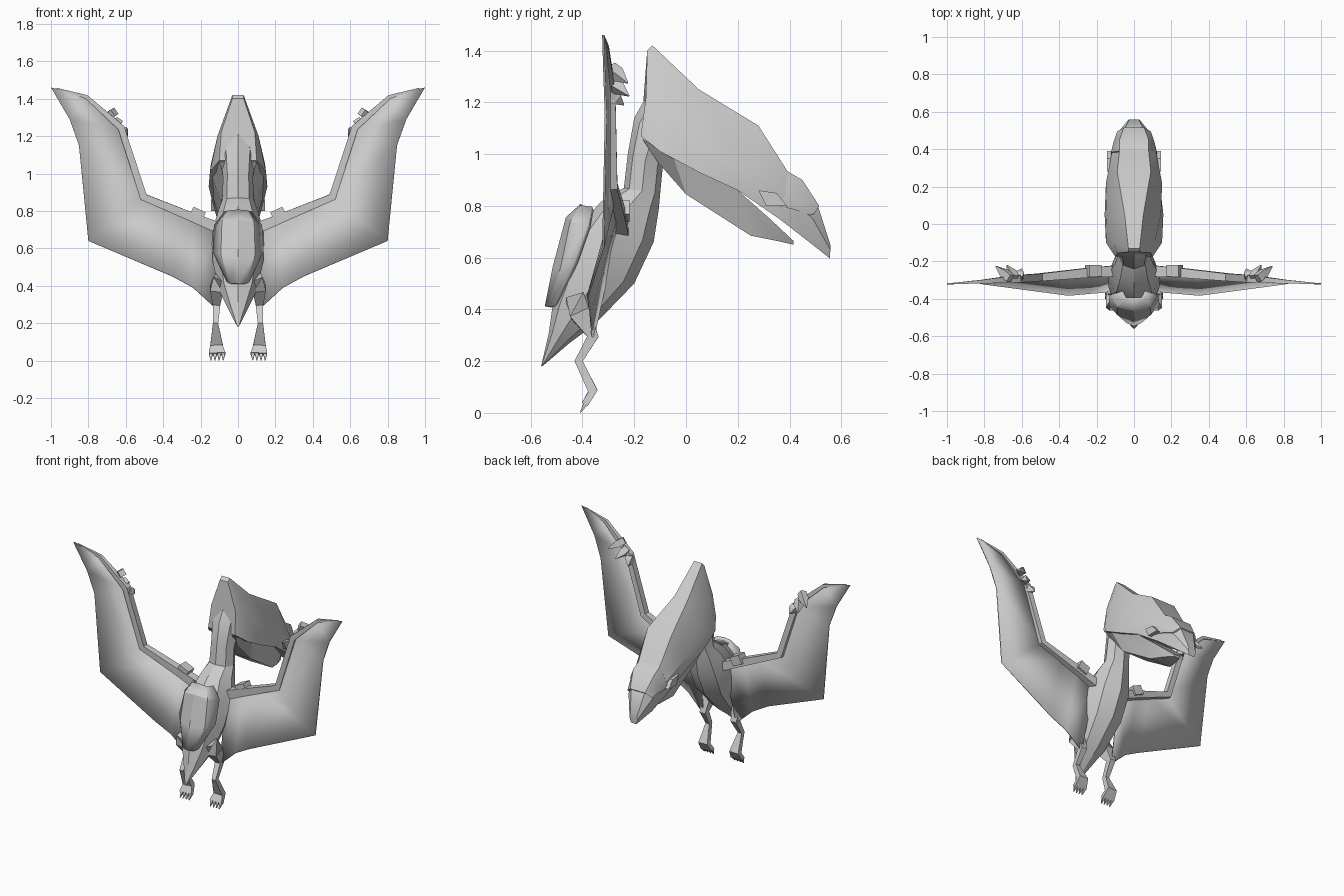
import bpy, bmesh, math
from mathutils import Vector

if "Cube" in bpy.data.objects:
    bpy.data.objects.remove(bpy.data.objects["Cube"])

stone = bpy.data.materials.new("stone grey")
stone.diffuse_color = (0.6, 0.6, 0.6, 1)
stone.use_nodes = True
stone.node_tree.nodes["Principled BSDF"].inputs["Base Color"].default_value = stone.diffuse_color


def finish(name, bm, mirror=False, thick=0.0):
    """Clean a mesh, link it, and add thickness / left-right mirroring."""
    bmesh.ops.remove_doubles(bm, verts=bm.verts, dist=0.0005)
    bmesh.ops.recalc_face_normals(bm, faces=bm.faces)
    me = bpy.data.meshes.new(name)
    bm.to_mesh(me)
    bm.free()
    me.materials.append(stone)
    ob = bpy.data.objects.new(name, me)
    bpy.context.collection.objects.link(ob)
    if thick:
        m = ob.modifiers.new("thickness", 'SOLIDIFY')
        m.thickness, m.offset = thick, 0
    if mirror:
        ob.modifiers.new("mirror", 'MIRROR').use_mirror_merge = False
    bpy.ops.object.select_all(action='DESELECT')
    ob.select_set(True)
    bpy.context.view_layer.objects.active = ob
    bpy.ops.object.shade_smooth_by_angle(angle=math.radians(28))
    return ob


def loft(name, loops, closed=True, **kw):
    """Skin a series of equal-length loops; closed loops get end caps."""
    bm = bmesh.new()
    rings = [[bm.verts.new(p) for p in lp] for lp in loops]
    n = len(rings[0])
    for a, b in zip(rings, rings[1:]):
        for i in range(n if closed else n - 1):
            j = (i + 1) % n
            bm.faces.new((a[i], a[j], b[j], b[i]))
    if closed:
        bm.faces.new(rings[0])
        bm.faces.new(rings[-1])
    return finish(name, bm, **kw)


def symmetric(rows):
    """Turn right-side rows into loops that wrap across the centre plane."""
    return [list(st) + [(-x, y, z) for x, y, z in reversed(st)] for st in zip(*rows)]


def tube(name, path, sides=4, **kw):
    """Path entries: (point, x radius, second radius) swept in x and the normal."""
    pts = [Vector(p[0]) for p in path]
    loops = []
    for i, (p, ra, rb) in enumerate(path):
        t = (pts[min(i + 1, len(pts) - 1)] - pts[max(i - 1, 0)]).normalized()
        ref = Vector((0, 1, 0)) if abs(t.x) > 0.3 else Vector((1, 0, 0))
        u = (ref - t * ref.dot(t)).normalized()
        v = t.cross(u)
        angs = [2 * math.pi * (k + 0.5) / sides for k in range(sides)]
        s = 1 / math.cos(math.pi / sides)
        loops.append([pts[i] + (u * ra * math.cos(a) + v * rb * math.sin(a)) * s for a in angs])
    return loft(name, loops, mirror=True, **kw)


# body and neck: back point (y,z), belly point (y,z), half width
stations = [
    (-.56, .18, -.553, .182, .004), (-.53, .31, -.45, .27, .06),
    (-.515, .42, -.35, .345, .105), (-.48, .56, -.2, .50, .135),
    (-.42, .71, -.125, .66, .14), (-.33, .815, -.105, .79, .105),
    (-.24, .87, -.10, .845, .085), (-.225, 1.0, -.09, .95, .08),
    (-.20, 1.14, -.06, 1.0, .09), (-.155, 1.22, 0, 1.05, .085)]
loops = []
for y0, z0, y1, z1, w in stations:
    mid, half = Vector((0, (y0 + y1) / 2, (z0 + z1) / 2)), Vector((0, (y0 - y1) / 2, (z0 - z1) / 2))
    loops.append([mid + half * math.cos(k * math.pi / 4) + Vector((w * math.sin(k * math.pi / 4), 0, 0))
                  for k in range(8)])
loft("body_and_neck", loops)

# skull with crest and upper beak: ridge, cheek and mouth rows
ridge = [(.03, -.15, 1.40), (.03, -.13, 1.42), (.05, .05, 1.25), (.09, .28, 1.11),
         (.075, .42, .89), (.05, .51, .80), (.025, .558, .65)]
cheek = [(.09, -.155, 1.22), (.11, -.10, 1.20), (.145, .05, 1.05), (.15, .22, .95),
         (.115, .40, .83), (.085, .49, .75), (.03, .558, .63)]
mouth = [(.10, -.175, 1.07), (.15, -.10, 1.01), (.157, .05, .93), (.14, .20, .86),
         (.11, .36, .75), (.075, .47, .665), (.02, .556, .597)]
loft("skull", symmetric([ridge, cheek, mouth]))

# lower jaw
loft("lower_jaw", symmetric([
    [(.10, -.17, 1.06), (.14, -.05, .99), (.13, .20, .86), (.09, .33, .745), (.03, .415, .665)],
    [(.07, -.11, .97), (.09, 0, .845), (.08, .25, .685), (.05, .35, .665), (.02, .415, .65)]]))

# raised band wrapped over the beak
loft("beak_band", symmetric([
    [(.078, .39, .935), (.078, .45, .90), (.055, .515, .80)],
    [(.122, .385, .845), (.112, .43, .81), (.09, .495, .77)],
    [(.122, .36, .80), (.112, .42, .785), (.09, .48, .765)]]))

# eye blocks on the cheeks
loft("eyes", [[(x, .28, .86), (x, .35, .85), (x, .39, .80), (x, .31, .80)] for x in (.10, .145)],
     mirror=True)

# back plate
rows = [[(0, -.40, .80), (0, -.455, .75), (0, -.505, .56), (0, -.535, .41)],
        [(.045, -.40, .795), (.08, -.44, .735), (.085, -.475, .565), (.035, -.52, .41)],
        [(.065, -.36, .79), (.12, -.375, .72), (.128, -.425, .58), (.05, -.50, .42)]]
strip = symmetric(rows)
for lp in strip:
    # run edge to edge over the spine
    lp[:] = [lp[2], lp[1], lp[0], lp[4], lp[3]]
loft("back_plate", strip, closed=False, thick=.022)

# wing membranes
lead = [(.10, -.27, .70), (.24, -.27, .755), (.35, -.28, .81), (.50, -.295, .88),
        (.62, -.295, 1.23), (.81, -.31, 1.41), (1.0, -.32, 1.46)]
trail = [(.12, -.36, .28), (.24, -.37, .39), (.35, -.38, .45), (.80, -.32, .64),
         (.85, -.31, 1.15), (.90, -.315, 1.29), (.998, -.32, 1.457)]
loft("wing_membrane", [[a, b] for a, b in zip(lead, trail)], closed=False, mirror=True, thick=.008)

# wing arm bones along the leading edge
tube("wing_arm", [((.08, -.25, .70), .03, .03), ((.24, -.26, .765), .026, .024),
                  ((.505, -.285, .875), .02, .02), ((.625, -.293, 1.245), .02, .018),
                  ((.81, -.308, 1.41), .01, .01), ((.97, -.318, 1.455), .003, .003)])

# shoulder blocks
tube("shoulder_block", [((.185, -.25, .765), .032, .03), ((.25, -.25, .795), .032, .03)])

# wing claws
for i, (base, tip) in enumerate([((.66, -.29, 1.33), (.74, -.225, 1.275)),
                                 ((.64, -.29, 1.28), (.68, -.22, 1.225)),
                                 ((.615, -.29, 1.23), (.60, -.24, 1.19))]):
    b, t = Vector(base), Vector(tip)
    tube("wing_claw_%d" % (i + 1), [(b, .02, .02), (b.lerp(t, .4), .022, .022), (t, .002, .002)])

# legs: thigh, shin and broad foot
tube("leg", [((.09, -.43, .44), .035, .04), ((.115, -.41, .385), .035, .04),
             ((.115, -.36, .295), .02, .022), ((.12, -.415, .20), .014, .016),
             ((.115, -.36, .085), .033, .018), ((.112, -.39, .035), .044, .013)])

# toes
for i in range(4):
    x = .079 + i * .022
    tube("toe_%d" % (i + 1), [((x, -.385, .04), .011, .01), ((x, -.408, .002), .002, .002)])
